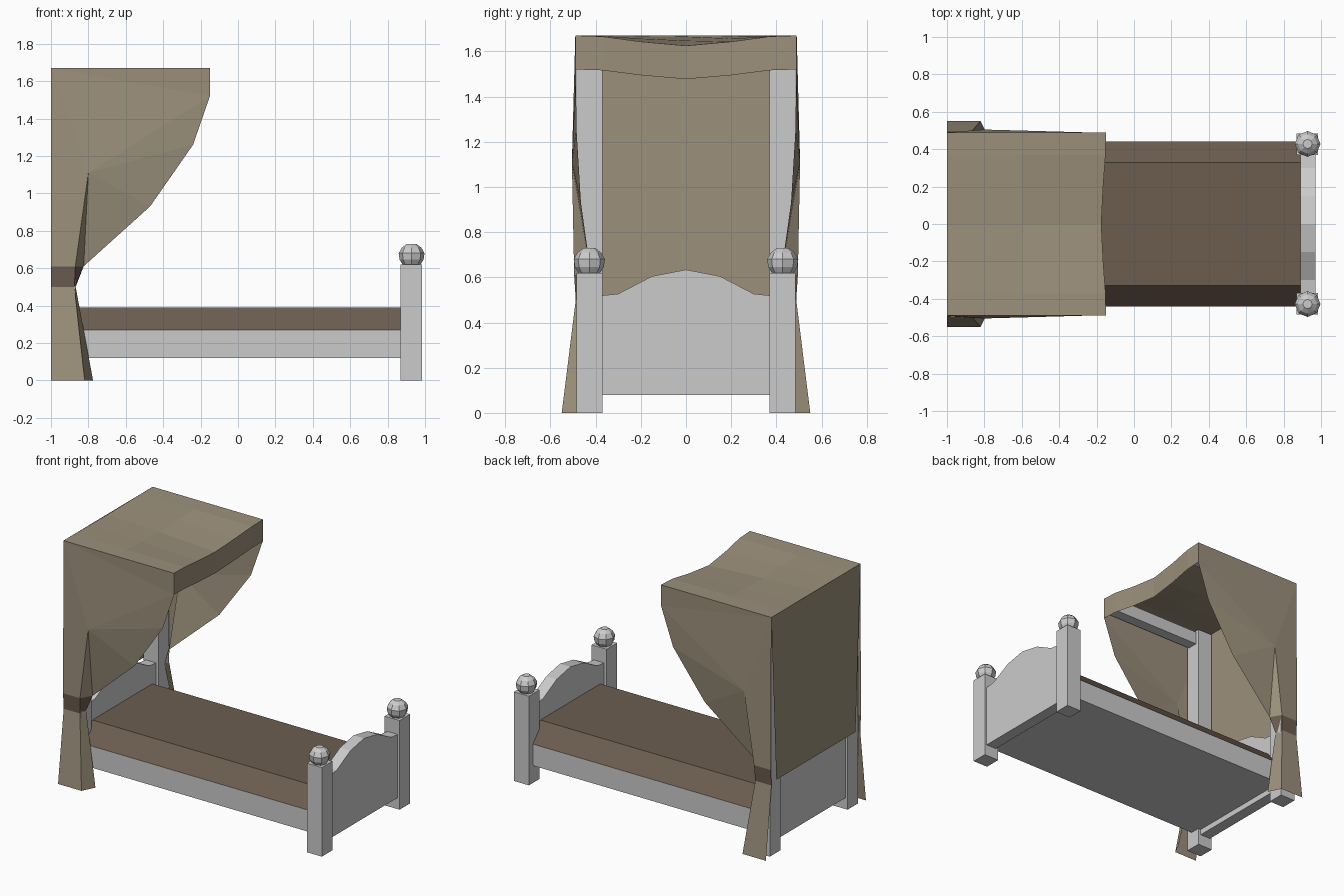
import bpy, bmesh, math

if "Cube" in bpy.data.objects:
    bpy.data.objects.remove(bpy.data.objects["Cube"])

def material(name, rgb):
    m = bpy.data.materials.new(name)
    m.diffuse_color = (*rgb, 1)
    m.use_nodes = True
    m.node_tree.nodes["Principled BSDF"].inputs["Base Color"].default_value = m.diffuse_color
    return m

CLOTH = material("canopy_cloth", (0.33, 0.28, 0.20))
DARK = material("dark_cloth", (0.15, 0.11, 0.08))

def mesh(name, verts, faces, mat=None, closed=False):
    me = bpy.data.meshes.new(name)
    me.from_pydata(verts, [], faces)
    if mat:
        me.materials.append(mat)
    if closed:
        bm = bmesh.new()
        bm.from_mesh(me)
        bmesh.ops.recalc_face_normals(bm, faces=bm.faces)
        bm.to_mesh(me)
        bm.free()
    ob = bpy.data.objects.new(name, me)
    bpy.context.collection.objects.link(ob)
    return ob

def prism(name, profile, x0, x1, mat=None):
    """Extrude a (y, z) profile along x."""
    n = len(profile)
    verts = [(x, y, z) for x in (x0, x1) for y, z in profile]
    faces = [tuple(range(n)), tuple(range(n, 2 * n))]
    faces += [(i, (i + 1) % n, n + (i + 1) % n, n + i) for i in range(n)]
    return mesh(name, verts, faces, mat, True)

def box(name, x0, x1, y0, y1, z0, z1, mat=None):
    return prism(name, [(y0, z0), (y1, z0), (y1, z1), (y0, z1)], x0, x1, mat)

def finial(name, cx, cy):
    rings = [(0.62, 0.048), (0.645, 0.064), (0.68, 0.069), (0.71, 0.052), (0.73, 0.025)]
    verts = [(cx + r * math.cos(k * math.pi / 4), cy + r * math.sin(k * math.pi / 4), z)
             for z, r in rings for k in range(8)]
    faces = [(8 * j + k, 8 * j + (k + 1) % 8, 8 * j + 8 + (k + 1) % 8, 8 * j + 8 + k)
             for j in range(len(rings) - 1) for k in range(8)]
    faces += [tuple(range(8)), tuple(range(32, 40))]
    return mesh(name, verts, faces, None, True)

# Bed base and mattress with sloped sides
box("bed_base", -0.89, 0.89, -0.44, 0.44, 0.12, 0.27)
prism("mattress", [(-0.44, 0.27), (0.44, 0.27), (0.33, 0.39), (-0.33, 0.39)], -0.89, 0.89, DARK)

# Arched head and foot boards
half = [(0.37, 0.52), (0.30, 0.527), (0.15, 0.605)]
arch = [(-0.37, 0.08), (0.37, 0.08)] + half + [(0, 0.634)] + [(-y, z) for y, z in reversed(half)]
prism("footboard", arch, 0.89, 0.97)
prism("headboard", arch, -0.97, -0.89)

# Posts, finials, canopy rails and curtains, mirrored in y
for side, s in (("right", 1), ("left", -1)):
    y0, y1 = sorted((0.37 * s, 0.485 * s))
    box("foot_post_" + side, 0.87, 0.985, y0, y1, 0, 0.62)
    finial("finial_" + side, 0.928, 0.428 * s)
    box("head_post_" + side, -0.985, -0.87, y0, y1, 0, 1.65)
    r0, r1 = sorted((0.395 * s, 0.47 * s))
    box("canopy_rail_" + side, -0.87, -0.18, r0, r1, 1.55, 1.64)

    # Upper curtain gathered to the tie
    def sheet(name, pts, faces, mat):
        faces = faces if s > 0 else [f[::-1] for f in faces]
        mesh(name + side, [(x, y * s, z) for x, y, z in pts], faces, mat)

    tie_top = [(-1, 0.495, 0.61), (-0.87, 0.495, 0.61), (-0.825, 0.42, 0.61)]
    tie_low = [(-1, 0.488, 0.5), (-0.875, 0.488, 0.5), (-0.868, 0.43, 0.5)]
    hem = [(-1, 0.55, 0), (-0.82, 0.55, 0), (-0.775, 0.46, 0)]
    upper = [(-1, 0.49, 1.67), (-0.15, 0.49, 1.67), (-0.15, 0.487, 1.52), (-0.24, 0.485, 1.26),
             (-0.47, 0.465, 0.93), (-0.80, 0.505, 1.11)] + tie_top
    sheet("curtain_upper_", upper,
          [(0, 5, 7, 6), (0, 2, 5), (0, 1, 2), (2, 3, 5), (3, 4, 5), (4, 8, 5), (5, 8, 7)], CLOTH)
    # Tie band and flared lower curtain
    strip = [(0, 1, 4, 3), (1, 2, 5, 4)]
    sheet("curtain_tie_", tie_top + tie_low, strip, DARK)
    sheet("curtain_lower_", tie_low + hem, strip, CLOTH)

# Sagging canopy top and front valance
ys = [-0.49, -0.37, -0.2, 0, 0.2, 0.37, 0.49]
dip = [0, 0.004, 0.027, 0.045, 0.027, 0.004, 0]
rows = [(-1, 1.67, 0.1), (-0.6, 1.67, 0.5), (-0.15, 1.67, 1), (-0.15, 1.52, 0.95)]
verts = [(x + (0.55 * d if x > -0.5 else 0) * -1, y, z - d * k)
         for x, z, k in rows for y, d in zip(ys, dip)]
faces = [(7 * j + i, 7 * j + 7 + i, 7 * j + 8 + i, 7 * j + 1 + i) for j in range(3) for i in range(6)]
mesh("canopy_top", verts, faces, CLOTH)

# Back curtain
mesh("back_curtain", [(-1, -0.49, 1.67), (-1, 0.49, 1.67), (-1, 0.435, 0.52), (-1, -0.435, 0.52)],
     [(0, 1, 2, 3)], CLOTH)
